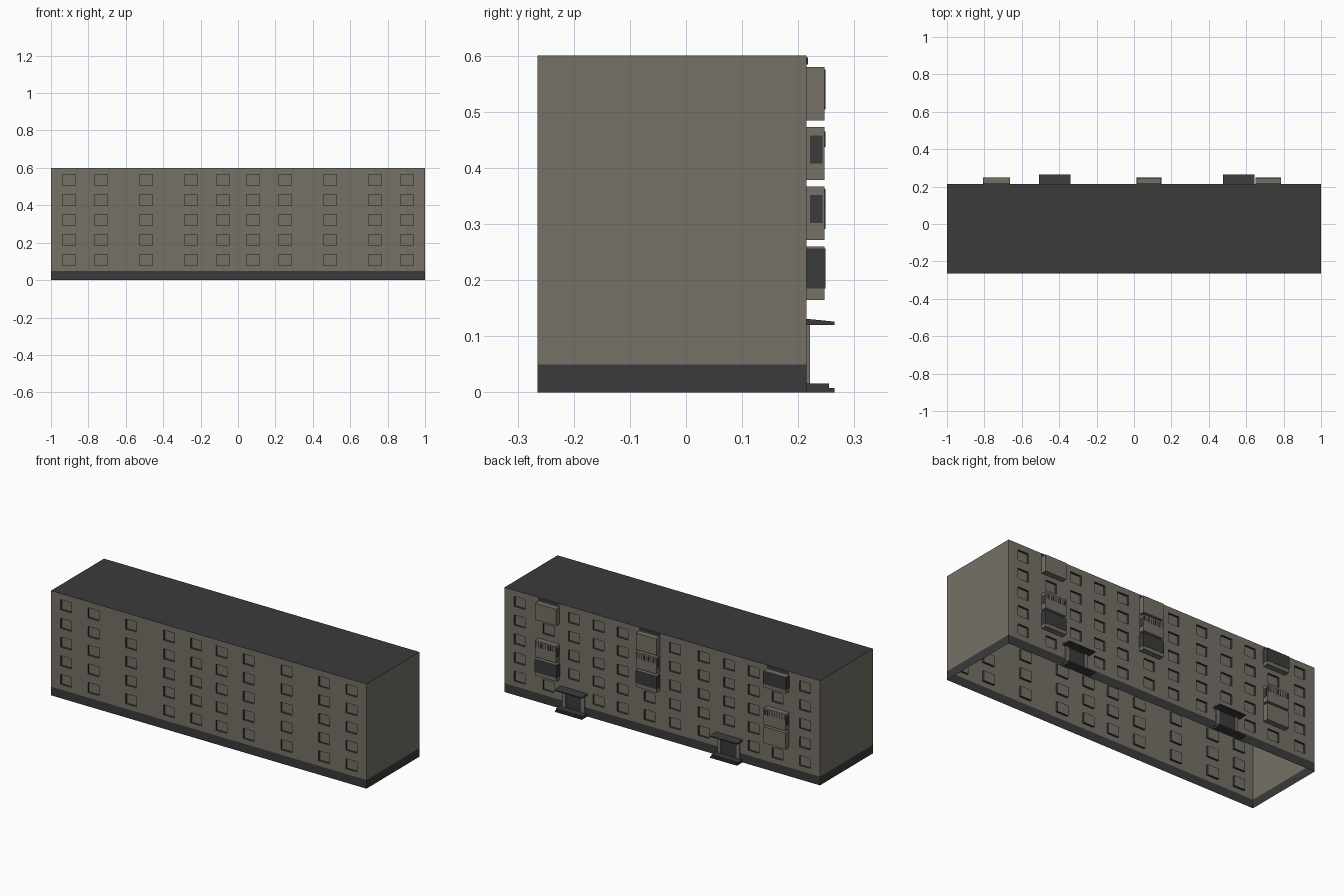
import bpy, bmesh

if "Cube" in bpy.data.objects:
    bpy.data.objects.remove(bpy.data.objects["Cube"], do_unlink=True)


def material(name, colour):
    m = bpy.data.materials.new(name)
    m.use_nodes = True
    m.diffuse_color = (*colour, 1)
    m.node_tree.nodes["Principled BSDF"].inputs["Base Color"].default_value = (*colour, 1)
    return m


BEIGE, DARK = 0, 1
MATS = [material("warm grey plaster", (0.18, 0.165, 0.135)),
        material("dark grey", (0.043, 0.043, 0.043))]

FRONT, BACK, TOP, BASE = -0.265, 0.215, 0.6, 0.05
RECESS, WIN_W, WIN_H = 0.012, 0.07, 0.058
SECTION = 0.492                      # centre of each half of the block
FLOOR_H, SILL = 0.107, 0.079
SILLS = [SILL + FLOOR_H * i for i in range(5)]


def finish(name, bm):
    bmesh.ops.remove_doubles(bm, verts=bm.verts, dist=0.00005)
    mesh = bpy.data.meshes.new(name)
    bm.to_mesh(mesh)
    bm.free()
    for m in MATS:
        mesh.materials.append(m)
    ob = bpy.data.objects.new(name, mesh)
    bpy.context.collection.objects.link(ob)
    return ob


def quad(bm, pts, mat):
    f = bm.faces.new([bm.verts.new(p) for p in pts])
    f.material_index = mat


def box(name, x, y, z, mat, slope=0.0):
    """Box from ranges; slope lowers the top of the outer edge."""
    bm = bmesh.new()
    bmesh.ops.create_cube(bm, size=1)
    for v in bm.verts:
        outer, upper = v.co.y > 0, v.co.z > 0
        v.co = (x[v.co.x > 0], y[outer], z[upper] - (slope if outer and upper else 0))
    for f in bm.faces:
        f.material_index = mat
    return finish(name, bm)


# Long walls: a grid of cells in which the window cells are pushed inwards
def long_wall(name, y, inward, columns, skip):
    bm = bmesh.new()
    half = WIN_W / 2
    xs = sorted([-1, 1] + [c + s for c in columns for s in (-half, half)])
    zs = sorted([0, BASE, TOP] + [s + h for s in SILLS for h in (0, WIN_H)])
    yi = y + inward * RECESS
    for i, (x0, x1) in enumerate(zip(xs, xs[1:])):
        for j, (z0, z1) in enumerate(zip(zs, zs[1:])):
            corners = [(x0, z0), (x1, z0), (x1, z1), (x0, z1)]
            if inward < 0:
                corners.reverse()
            window = i % 2 == 1 and j >= 2 and j % 2 == 0
            if not window or skip((x0 + x1) / 2, z0):
                quad(bm, [(a, y, b) for a, b in corners], DARK if z1 <= BASE else BEIGE)
                continue
            quad(bm, [(a, yi, b) for a, b in corners], BEIGE)
            for (a, b), (c, d) in zip(corners, corners[1:] + corners[:1]):
                quad(bm, [(a, y, b), (c, y, d), (c, yi, d), (a, yi, b)], DARK)
    return finish(name, bm)


STAIR = 0.068
centres = (-SECTION, SECTION)
front_cols = [c + o for c in centres for o in (-0.412, -0.24, 0, 0.24, 0.412)]
back_cols = [c + o for c in centres for o in (-0.412, -0.24, -0.087, STAIR, 0.23, 0.412)]
doors = [c + STAIR for c in centres]

long_wall("front_wall", FRONT, 1, front_cols, lambda x, z: False)
long_wall("back_wall", BACK, -1, back_cols,
          lambda x, z: z < 0.1 and any(abs(x - d) < 0.01 for d in doors))

# End walls, each with its plinth band
for side, name in ((1, "left_end_wall"), (-1, "right_end_wall")):
    bm = bmesh.new()
    for z0, z1, mat in ((0, BASE, DARK), (BASE, TOP, BEIGE)):
        pts = [(side, FRONT, z0), (side, BACK, z0), (side, BACK, z1), (side, FRONT, z1)]
        quad(bm, pts[::side], mat)
    finish(name, bm)

# Flat roof
bm = bmesh.new()
quad(bm, [(-1, FRONT, TOP), (1, FRONT, TOP), (1, BACK, TOP), (-1, BACK, TOP)], DARK)
finish("roof", bm)

# Balconies: x range, then floor and finish for each
OUT = 0.247
STACKS = [((0.65, 0.785), {4: "plain", 2: "barred", 1: "glazed"}),
          ((0.015, 0.145), {4: "plain", 3: "barred", 2: "glazed"}),
          ((-0.805, -0.665), {4: "glazed", 2: "barred", 1: "plain"})]

for (x0, x1), floors in STACKS:
    for floor, kind in floors.items():
        z0 = 0.165 + 0.1065 * (floor - 1)
        z1 = z0 + 0.095
        box("balcony", (x0, x1), (BACK, OUT), (z0, z1), BEIGE)
        e = 0.0015
        if kind == "glazed":
            box("balcony_glazing", (x0 - e, x1 + e), (BACK, OUT + e),
                (z0 + 0.02, z1 - 0.004), DARK)
        elif kind == "barred":
            for xa, xb in ((x0 - e, x0), (x1, x1 + e)):
                box("balcony_side_panel", (xa, xb), (BACK + 0.006, OUT - 0.004),
                    (z0 + 0.03, z1 - 0.015), DARK)
            bars = 9
            for i in range(bars):
                x = x0 + (x1 - x0) * (i + 0.5) / bars
                box("balcony_bar", (x - 0.003, x + 0.003), (OUT, OUT + e),
                    (z1 - 0.036, z1 - 0.008), DARK)
    # Dark lintel over the top balcony
    box("balcony_lintel", (x0, x1), (BACK, BACK + 0.002), (0.584, 0.597), DARK)

# Entrances: door, frame posts, sloping canopy and two steps
for d in doors:
    wide = (d - 0.085, d + 0.085)
    box("entrance_door", (d - 0.05, d + 0.05), (BACK, BACK + 0.002), (0.016, 0.12), DARK)
    for s in (-1, 1):
        a, b = sorted((d + s * 0.05, d + s * 0.07))
        box("entrance_post", (a, b), (BACK, BACK + 0.006), (0.016, 0.12), BEIGE)
    box("entrance_canopy", wide, (BACK, 0.265), (0.12, 0.131), DARK, 0.005)
    box("upper_step", wide, (BACK, 0.255), (0, 0.016), DARK)
    box("lower_step", wide, (BACK, 0.265), (0, 0.008), DARK)
